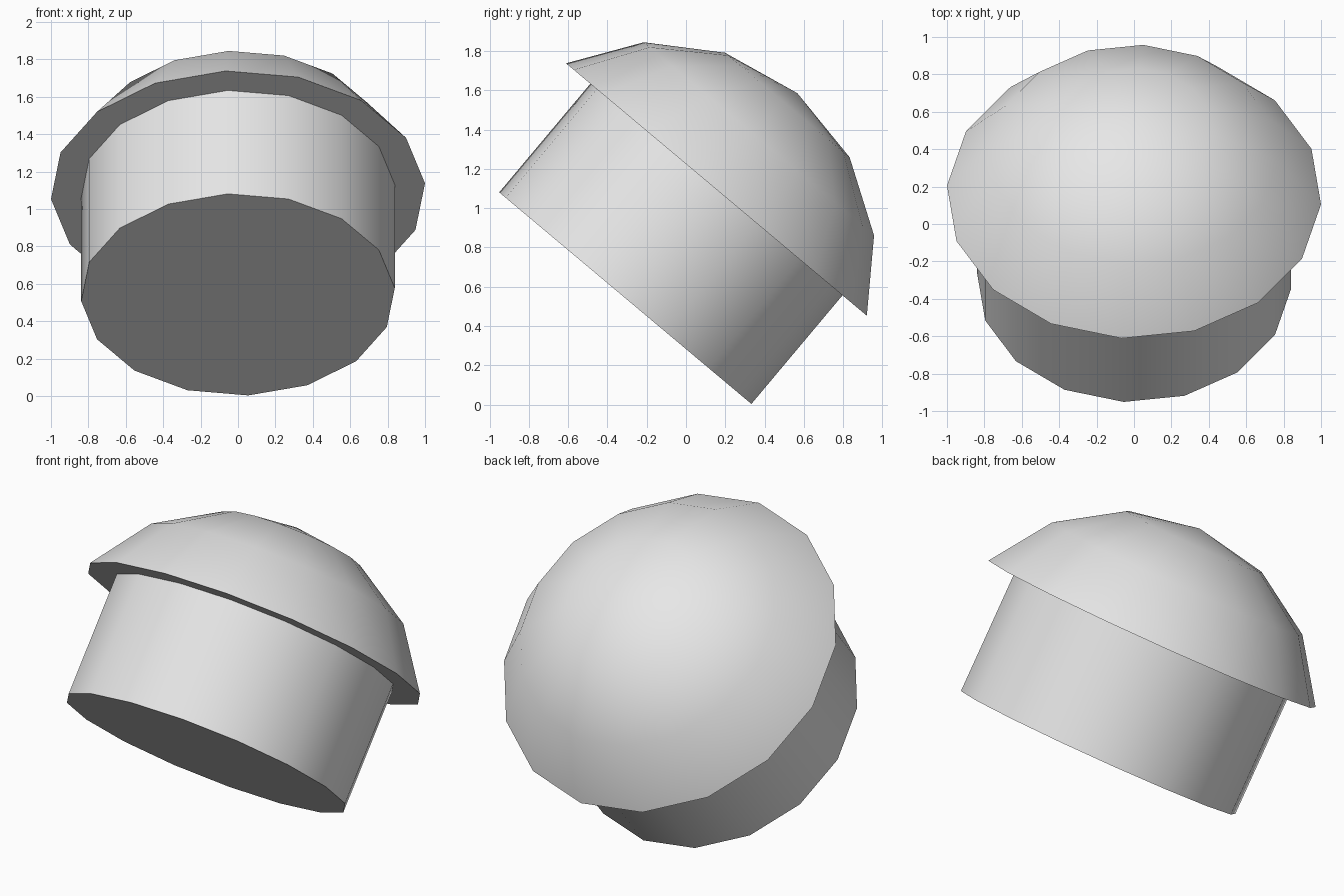
import bpy, bmesh
from math import sin, cos, radians, pi
from mathutils import Matrix, Vector

cube = bpy.data.objects.get("Cube")
if cube:
    bpy.data.objects.remove(cube, do_unlink=True)

SIDES = 16
RIM = 1.002          # cap rim radius
STEM = 0.84          # stem radius
STEM_HEIGHT = 0.722

# Plain grey material
grey = bpy.data.materials.new("light grey")
grey.use_nodes = True
colour = (0.8, 0.8, 0.8, 1)
grey.diffuse_color = colour
grey.node_tree.nodes["Principled BSDF"].inputs["Base Color"].default_value = colour

# Shared tilt: the axis leans back, with a slight twist
placement = (Matrix.Translation((0, 0.155, 1.095))
             @ Matrix.Rotation(radians(-40), 4, 'X')
             @ Matrix.Rotation(radians(-3.75), 4, 'Z'))


def lathe(name, profile):
    """Spin a (radius, height) profile around the tilted axis."""
    bm = bmesh.new()
    verts = [bm.verts.new((r, 0, z)) for r, z in profile]
    edges = [bm.edges.new(pair) for pair in zip(verts, verts[1:])]
    bmesh.ops.spin(bm, geom=verts + edges, cent=(0, 0, 0), axis=(0, 0, 1),
                   angle=2 * pi, steps=SIDES)
    bmesh.ops.remove_doubles(bm, verts=bm.verts[:], dist=1e-4)
    bmesh.ops.recalc_face_normals(bm, faces=bm.faces[:])
    # Point every face away from a spot inside the part
    inside = Vector((0, 0, sum(z for r, z in profile) / len(profile)))
    for f in bm.faces:
        if f.normal.dot(f.calc_center_median() - inside) < 0:
            f.normal_flip()
    mesh = bpy.data.meshes.new(name)
    bm.to_mesh(mesh)
    bm.free()
    mesh.materials.append(grey)
    obj = bpy.data.objects.new(name, mesh)
    obj.matrix_world = placement
    bpy.context.collection.objects.link(obj)
    bpy.ops.object.select_all(action='DESELECT')
    obj.select_set(True)
    bpy.context.view_layer.objects.active = obj
    bpy.ops.object.shade_smooth_by_angle(angle=radians(30))
    return obj


# Domed cap: upper rings of a sphere, closed by a flat underside ring
step = pi / 8
dome = [(RIM * sin(i * step) / sin(3 * step),
         1.038 * (cos(i * step) - cos(3 * step))) for i in range(4)]
lathe("domed_cap", dome + [(STEM, 0)])

# Cylindrical stem with a flat end, meeting the cap's underside
lathe("stem", [(STEM, 0), (STEM, -STEM_HEIGHT), (0, -STEM_HEIGHT)])
